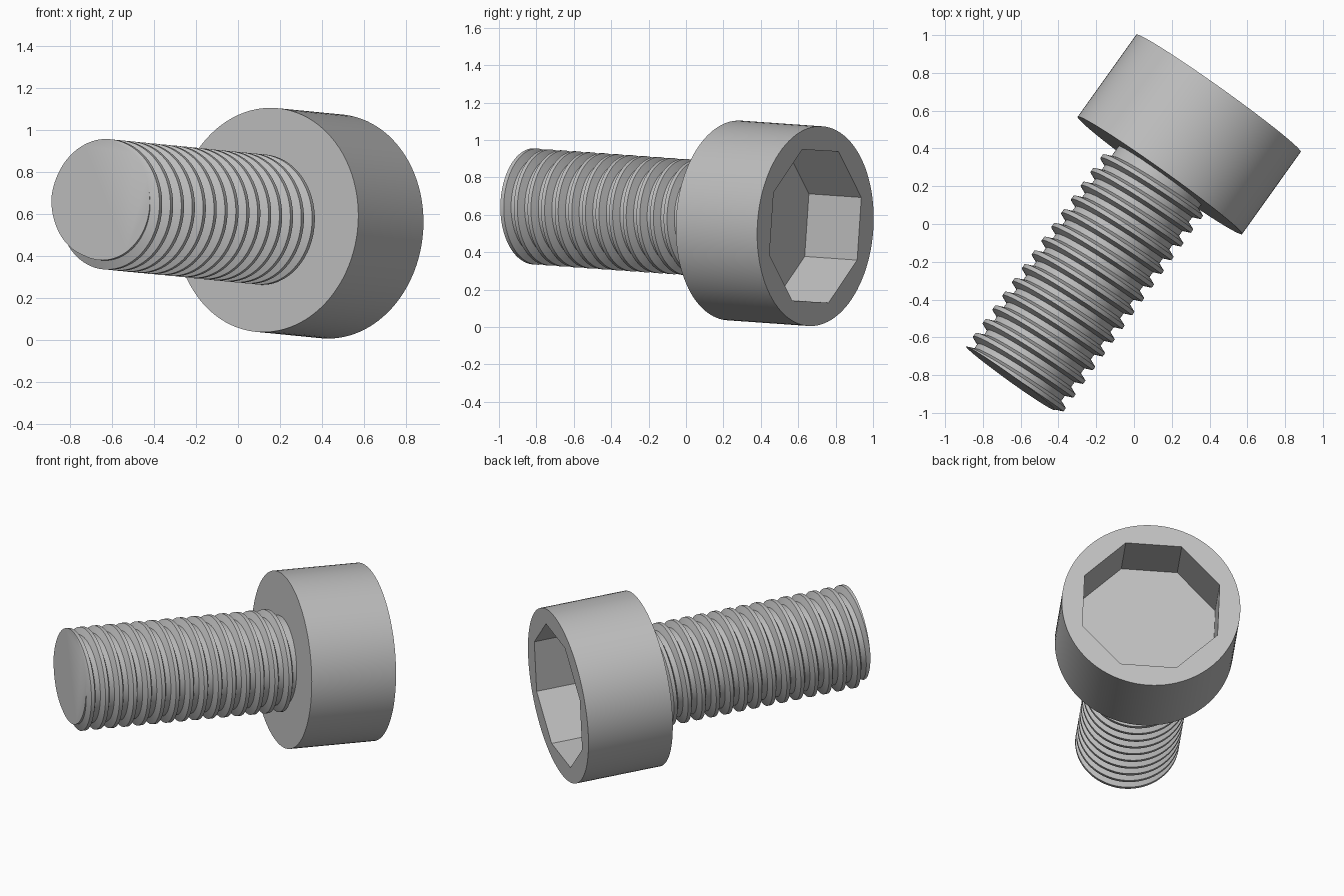
import bpy, bmesh, math
from mathutils import Matrix, Vector

cube = bpy.data.objects.get("Cube")
if cube:
    bpy.data.objects.remove(cube, do_unlink=True)

# Single metal colour
steel = bpy.data.materials.new("steel_grey")
steel.use_nodes = True
GREY = (0.52, 0.52, 0.52, 1)
steel.diffuse_color = GREY
steel.node_tree.nodes["Principled BSDF"].inputs["Base Color"].default_value = GREY

# Frame of the tilted bolt: origin at the shaft tip, local z runs toward the head
axis = Vector((0.58, 0.813, -0.057)).normalized()
side = Vector((axis.y, -axis.x, 0)).normalized()
across = axis.cross(side)
HEAD_BASE = Vector((0.137, 0.257, 0.57))
LENGTH = 1.337
frame = Matrix((side, across, axis)).transposed().to_4x4()
frame.translation = HEAD_BASE - axis * LENGTH

TURN = 2 * math.pi
SEGMENTS = 96


def polar(radius, angle, z):
    return (radius * math.cos(angle), radius * math.sin(angle), z)


def finish(bm, name):
    bmesh.ops.recalc_face_normals(bm, faces=bm.faces)
    mesh = bpy.data.meshes.new(name)
    bm.to_mesh(mesh)
    bm.free()
    mesh.materials.append(steel)
    obj = bpy.data.objects.new(name, mesh)
    bpy.context.collection.objects.link(obj)
    obj.matrix_world = frame
    bpy.ops.object.select_all(action="DESELECT")
    obj.select_set(True)
    bpy.context.view_layer.objects.active = obj
    bpy.ops.object.shade_smooth_by_angle(angle=math.radians(30))
    return obj


# Head: round cylinder with an eight-sided socket, stacked from rings
HEAD_RADIUS, HEAD_HEIGHT = 0.535, 0.535
SOCKET_APOTHEM, SOCKET_DEPTH = 0.405, 0.345


def round_radius(a):
    return HEAD_RADIUS


def socket_radius(a):
    eighth = TURN / 8
    return SOCKET_APOTHEM / math.cos((a + eighth / 2) % eighth - eighth / 2)


def make_head():
    bm = bmesh.new()
    top = LENGTH + HEAD_HEIGHT
    levels = [(round_radius, LENGTH), (round_radius, top),
              (socket_radius, top), (socket_radius, top - SOCKET_DEPTH)]
    twist = math.radians(-2)
    # half-step offset-free angles, so the socket corners fall on vertices
    angles = [TURN * i / SEGMENTS for i in range(SEGMENTS)]
    rings = [[bm.verts.new(polar(f(a), a + twist, z)) for a in angles]
             for f, z in levels]
    for low, high in zip(rings, rings[1:]):
        for i in range(SEGMENTS):
            j = (i + 1) % SEGMENTS
            bm.faces.new((low[i], low[j], high[j], high[i]))
    bm.faces.new(rings[0])
    bm.faces.new(rings[-1])
    return finish(bm, "socket_head")


# Shaft: helical grid following a trapezoid thread, cut square at the tip
PITCH, ROOT, CREST = 0.0895, 0.268, 0.31
CREST_HALF, FLANK_END = 0.125, 0.325
THREAD_STOP = 1.322
START = math.radians(130)


def thread_radius(z, angle):
    lead = (angle + START) / TURN
    phase = z / PITCH - lead
    tooth = round(phase)
    if (tooth + lead) * PITCH > THREAD_STOP:
        return ROOT
    blend = (FLANK_END - abs(phase - tooth)) / (FLANK_END - CREST_HALF)
    return ROOT + (CREST - ROOT) * min(1, max(0, blend))


def make_shaft():
    bm = bmesh.new()
    end = LENGTH + 0.005
    teeth = range(-3, math.ceil(end / PITCH) + 2)
    steps = [k + f for k in teeth
             for f in (-FLANK_END, -CREST_HALF, CREST_HALF, FLANK_END)]
    columns = []
    for i in range(SEGMENTS + 1):
        a = TURN * i / SEGMENTS
        column = []
        for s in steps:
            z = min(end, max(0, (s + (a + START) / TURN) * PITCH))
            column.append(bm.verts.new(polar(thread_radius(z, a), a, z)))
        columns.append(column)
    for left, right in zip(columns, columns[1:]):
        for j in range(len(steps) - 1):
            bm.faces.new((left[j], right[j], right[j + 1], left[j + 1]))
    bmesh.ops.remove_doubles(bm, verts=bm.verts, dist=0.00002)
    # flat tip
    rim = [v for v in bm.verts if v.co.z < 0.00001]
    rim.sort(key=lambda v: math.atan2(v.co.y, v.co.x))
    bm.faces.new(rim)
    return finish(bm, "threaded_shaft")


make_head()
make_shaft()
